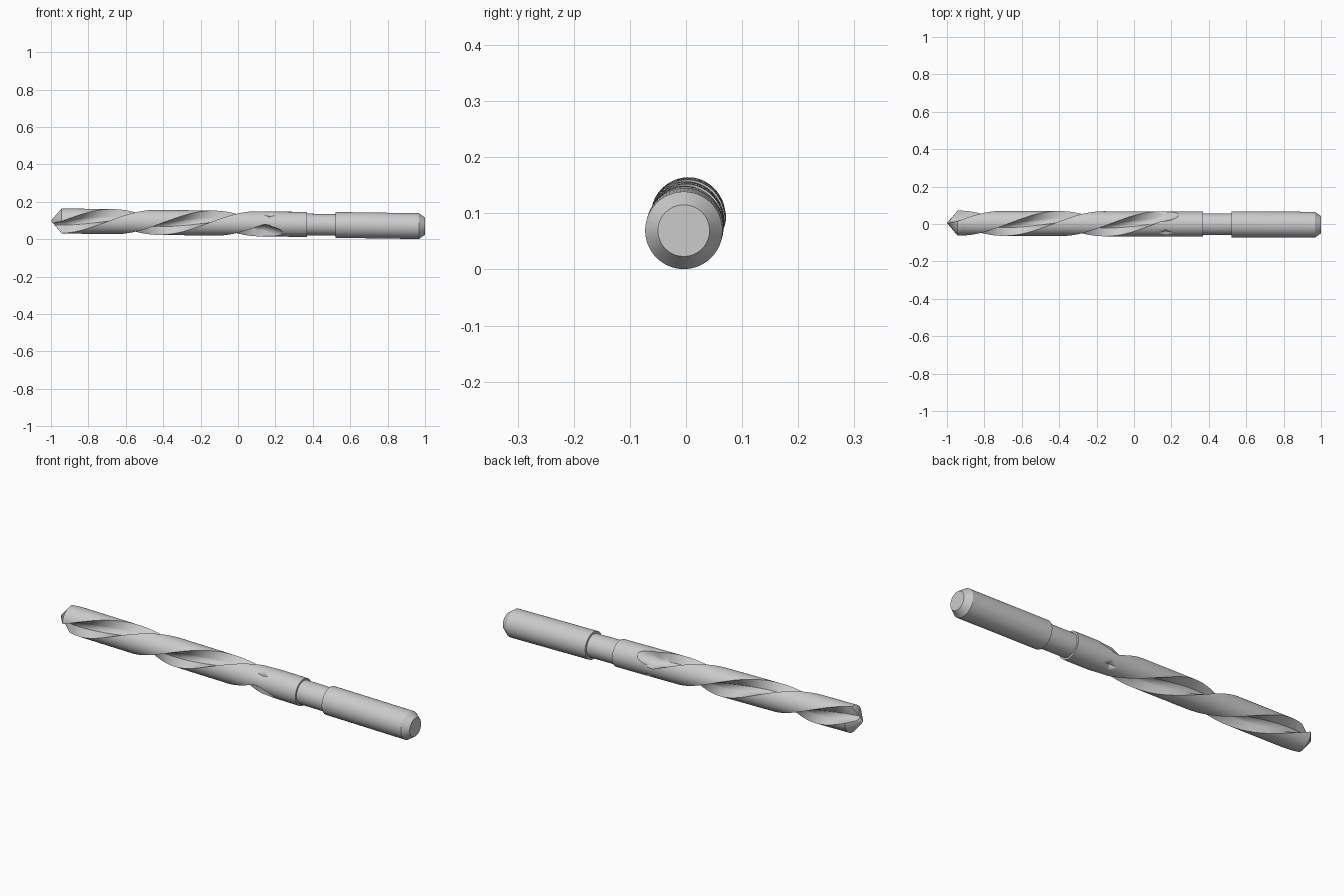
import bpy, bmesh, math

if "Cube" in bpy.data.objects:
    bpy.data.objects.remove(bpy.data.objects["Cube"])

steel = bpy.data.materials.new("grey steel")
steel.diffuse_color = (0.6, 0.6, 0.6, 1)
steel.use_nodes = True
steel.node_tree.nodes["Principled BSDF"].inputs["Base Color"].default_value = steel.diffuse_color

R = 0.067                  # drill radius
CUT, DIST = 0.0407, 0.0587  # flute cutter radius and its offset from the axis
N_FLUTE, N_LAND = 16, 20


def place(x, y, z):
    """Tilt the axis slightly, as the bit rests on its thick shank."""
    return (x, y + 0.0005 - 0.0045 * x, z + 0.0837 - 0.0145 * x)


def finish(bm, name, angle):
    bmesh.ops.recalc_face_normals(bm, faces=bm.faces)
    me = bpy.data.meshes.new(name)
    bm.to_mesh(me)
    bm.free()
    ob = bpy.data.objects.new(name, me)
    bpy.context.collection.objects.link(ob)
    me.materials.append(steel)
    bpy.ops.object.select_all(action='DESELECT')
    ob.select_set(True)
    bpy.context.view_layer.objects.active = ob
    bpy.ops.object.shade_smooth_by_angle(angle=math.radians(angle))


def skin(bm, rings):
    for a, b in zip(rings, rings[1:]):
        for i in range(len(a)):
            j = (i + 1) % len(a)
            bm.faces.new((a[i], a[j], b[j], b[i]))


def twist(x):
    return 1.5 * math.pi - math.tau / 1.08 * min(x, 0.14)


def section(x):
    """Polar outline (angle, radius): two scooped flutes and two lands."""
    s = min(max((x - 0.07) / 0.17, 0), 1)
    d = DIST + 0.049 * s * s
    cosw = (R * R + d * d - CUT * CUT) / (2 * R * d)
    w = math.acos(min(1, cosw))
    pts = []
    for side in (0, math.pi):
        # flute arc, from one lip to the other
        for i in range(N_FLUTE):
            p = -w + 2 * w * i / N_FLUTE
            r = d * math.cos(p) - math.sqrt(max(0, CUT ** 2 - (d * math.sin(p)) ** 2))
            pts.append((side + p, min(R, r)))
        # land arc, with a small diamond notch near the end of the flutes
        for i in range(N_LAND):
            t = i / N_LAND
            p = w + (math.pi - 2 * w) * t
            off = abs(p - math.pi / 2)
            notch = 0.014 * max(0, 1 - abs(x - 0.17) / 0.035 - off / 0.3)
            pts.append((side + p, R - notch))
    return pts


# fluted body with cone-ground tip
bm = bmesh.new()
xs = [-0.93 + 0.98 * i / 70 for i in range(71)]
xs += [0.06 + 0.19 * i / 38 for i in range(39)] + [0.37]
rings = []
for k, x in enumerate(xs):
    ring = []
    for p, r in section(x):
        vx = -1 + 0.85 * r if k == 0 else x
        a = p + twist(vx)
        ring.append(bm.verts.new(place(vx, r * math.cos(a), r * math.sin(a))))
    rings.append(ring)
skin(bm, rings)
tip = bm.verts.new(place(-1, 0, 0))
first = rings[0]
for i in range(len(first)):
    bm.faces.new((tip, first[(i + 1) % len(first)], first[i]))
bm.faces.new(rings[-1])
finish(bm, "fluted_body", 32)


# turned parts: neck and chamfered shank
def turned(name, profile, sides=64):
    bm = bmesh.new()
    rings = [[bm.verts.new(place(x, r * math.cos(math.tau * i / sides),
                                 r * math.sin(math.tau * i / sides)))
              for i in range(sides)] for x, r in profile]
    skin(bm, rings)
    bm.faces.new(rings[0])
    bm.faces.new(rings[-1])
    finish(bm, name, 30)


turned("neck", [(0.36, 0.058), (0.53, 0.058)])
turned("shank", [(0.52, 0.069), (0.967, 0.069), (1.0, 0.046)])
